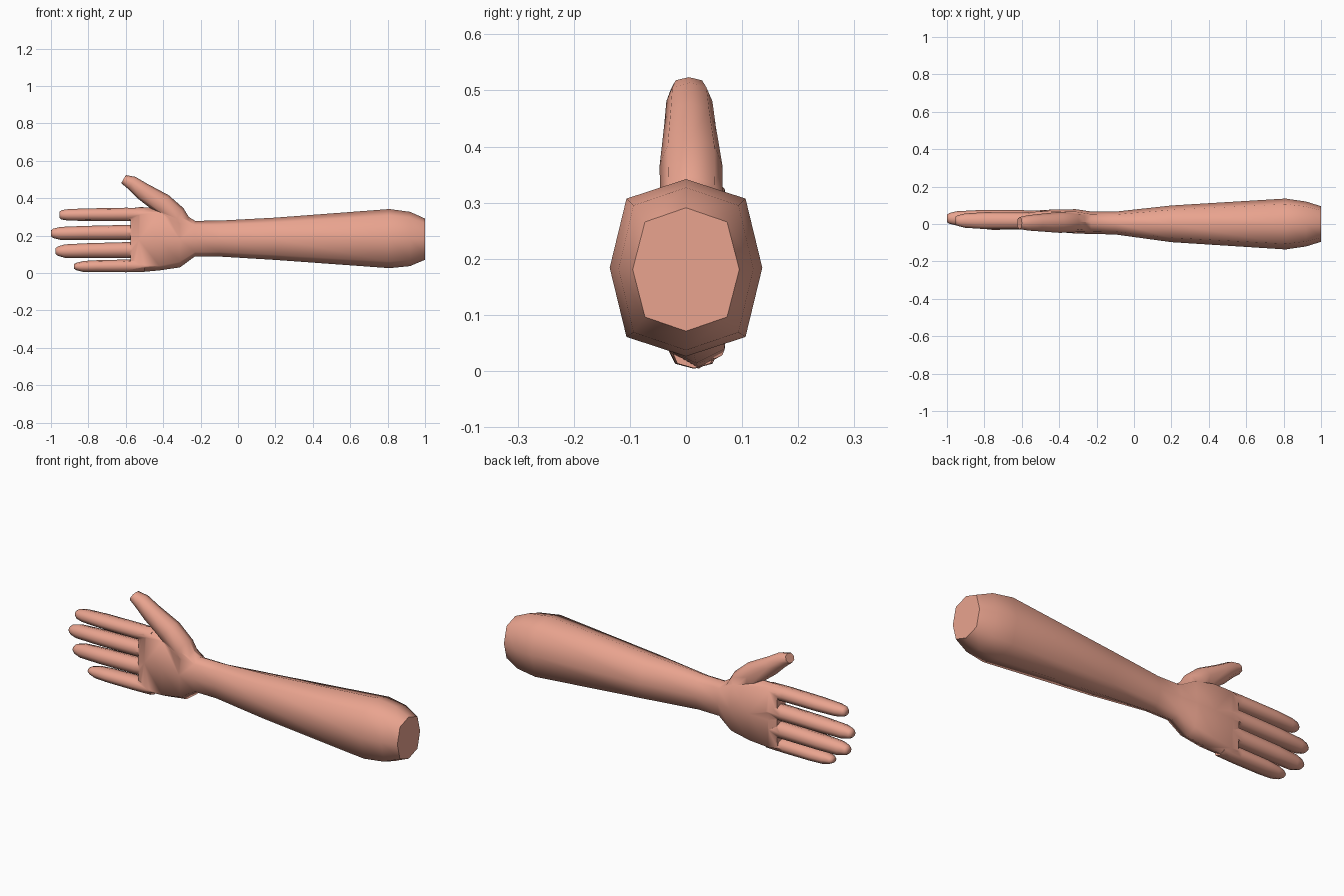
import bpy, bmesh
from math import sin, cos, radians

skin = bpy.data.materials.new("skin")
skin.diffuse_color = (0.82, 0.37, 0.275, 1)


def loft(name, rings, tilt=0):
    """Eight-sided tube. Ring: x, y centre, z centre, half depth, half height, corner factor."""
    u = (sin(radians(tilt)), cos(radians(tilt)))
    bm = bmesh.new()
    loops = []
    for x, y, z, ry, rz, k in rings:
        shape = [(0, 1), (k, k), (1, 0), (k, -k), (0, -1), (-k, -k), (-1, 0), (-k, k)]
        loops.append([bm.verts.new((x + u[0] * b * rz, y + a * ry, z + u[1] * b * rz))
                      for a, b in shape])
    for p, q in zip(loops, loops[1:]):
        for i in range(8):
            j = (i + 1) % 8
            bm.faces.new((p[i], p[j], q[j], q[i]))
    bm.faces.new(loops[0])
    bm.faces.new(loops[-1][::-1])
    bmesh.ops.recalc_face_normals(bm, faces=bm.faces)
    me = bpy.data.meshes.new(name)
    bm.to_mesh(me)
    bm.free()
    me.materials.append(skin)
    ob = bpy.data.objects.new(name, me)
    bpy.context.collection.objects.link(ob)
    return ob


# Forearm, wrist and palm
arm = loft("forearm_and_hand", [
    (1.00, 0.000, 0.181, 0.095, 0.110, 0.77),
    (0.92, 0.000, 0.182, 0.120, 0.145, 0.78),
    (0.81, 0.000, 0.184, 0.136, 0.158, 0.78),
    (0.20, 0.001, 0.183, 0.098, 0.113, 0.76),
    (-0.10, 0.005, 0.184, 0.061, 0.096, 0.75),
    (-0.23, 0.007, 0.184, 0.060, 0.095, 0.76),
    (-0.31, 0.014, 0.180, 0.065, 0.150, 0.80),
    (-0.42, 0.018, 0.182, 0.060, 0.168, 0.85),
    (-0.53, 0.022, 0.178, 0.050, 0.174, 0.86),
    (-0.575, 0.024, 0.177, 0.038, 0.168, 0.86),
])

# Fingers: tip x, depth, base height, tip height, base radius, tip radius
fingers = []
for name, tip, y, zb, zt, rb, rt in [
    ("index_finger", -0.955, 0.018, 0.313, 0.311, 0.036, 0.022),
    ("middle_finger", -1.000, 0.030, 0.217, 0.212, 0.040, 0.022),
    ("ring_finger", -0.975, 0.028, 0.123, 0.117, 0.042, 0.022),
    ("little_finger", -0.877, 0.014, 0.038, 0.035, 0.034, 0.017),
]:
    fingers.append(loft(name, [
        (-0.50, y, zb, 0.040, rb * 0.97, 0.74),
        (-0.60, y, zb, 0.044, rb, 0.74),
        (tip * 0.5 - 0.32, y, (zb + zt) / 2, 0.045, rb * 0.93, 0.74),
        (tip + 0.05, y, zt, 0.038, rb * 0.86, 0.74),
        (tip + 0.012, y, zt, 0.028, rt * 1.15, 0.74),
        (tip, y, zt, 0.020, rt * 0.7, 0.74),
    ]))

# Thumb
fingers.append(loft("thumb", [
    (-0.275, 0.010, 0.235, 0.048, 0.050, 0.74),
    (-0.325, 0.010, 0.290, 0.056, 0.066, 0.74),
    (-0.400, 0.009, 0.366, 0.056, 0.058, 0.74),
    (-0.510, 0.007, 0.437, 0.046, 0.047, 0.74),
    (-0.567, 0.006, 0.481, 0.041, 0.038, 0.74),
    (-0.612, 0.005, 0.502, 0.032, 0.025, 0.74),
], 30))

# Fuse the fingers into the hand
bpy.context.view_layer.objects.active = arm
arm.select_set(True)
for f in fingers:
    m = arm.modifiers.new("join_" + f.name, 'BOOLEAN')
    m.operation = 'UNION'
    m.solver = 'EXACT'
    m.object = f
    bpy.ops.object.modifier_apply(modifier=m.name)
    bpy.data.objects.remove(f)

# Smooth skin with a crisp cut end
bpy.ops.object.shade_smooth_by_angle(angle=radians(65))
for e in arm.data.edges:
    if all(arm.data.vertices[v].co.x > 0.99 for v in e.vertices):
        e.use_edge_sharp = True
